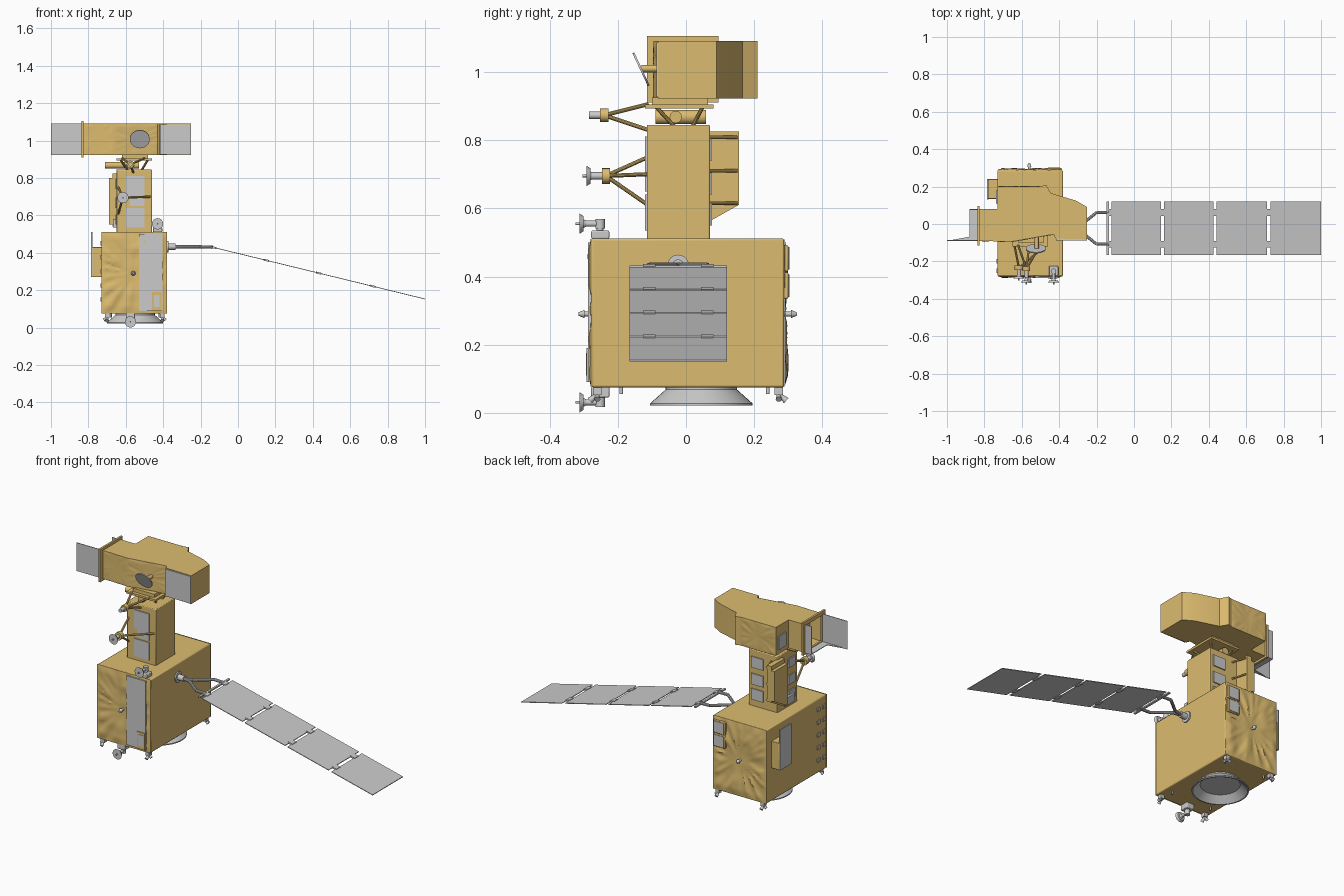
import bpy, bmesh, math
from mathutils import Vector, Matrix, noise

if "Cube" in bpy.data.objects:
    bpy.data.objects.remove(bpy.data.objects["Cube"])

gold = bpy.data.materials.new("gold_foil")
gold.diffuse_color = (0.72, 0.50, 0.16, 1)
gold.use_nodes = True
gold.node_tree.nodes["Principled BSDF"].inputs["Base Color"].default_value = gold.diffuse_color


def finish(name, bm, mat=None, bevel=0):
    bmesh.ops.recalc_face_normals(bm, faces=bm.faces)
    me = bpy.data.meshes.new(name)
    bm.to_mesh(me)
    bm.free()
    ob = bpy.data.objects.new(name, me)
    bpy.context.collection.objects.link(ob)
    if mat:
        me.materials.append(mat)
    if bevel:
        m = ob.modifiers.new("bevel", 'BEVEL')
        m.width, m.segments = bevel, 2
    return ob


def box(name, lo, hi, mat=None, bevel=0):
    lo, hi = Vector(lo), Vector(hi)
    bm = bmesh.new()
    bmesh.ops.create_cube(bm, size=1, matrix=Matrix.Translation((lo + hi) / 2) @ Matrix.Diagonal((*(hi - lo), 1)))
    return finish(name, bm, mat, bevel)


def tube(name, p, q, r, r2=None, mat=None, seg=16):
    p, q = Vector(p), Vector(q)
    d = q - p
    bm = bmesh.new()
    M = Matrix.Translation((p + q) / 2) @ d.to_track_quat('Z', 'Y').to_matrix().to_4x4()
    bmesh.ops.create_cone(bm, cap_ends=True, segments=seg, radius1=r, radius2=r if r2 is None else r2,
                          depth=d.length, matrix=M)
    return finish(name, bm, mat)


def path(name, pts, r, mat=None):
    for a, b in zip(pts, pts[1:]):
        tube(name, a, b, r, mat=mat, seg=10)


def prism(pts, vec):
    bm = bmesh.new()
    f = bm.faces.new([bm.verts.new(p) for p in pts])
    ext = bmesh.ops.extrude_face_region(bm, geom=[f])
    bmesh.ops.translate(bm, vec=vec, verts=[v for v in ext['geom'] if isinstance(v, bmesh.types.BMVert)])
    bmesh.ops.recalc_face_normals(bm, faces=bm.faces)
    return bm


def lathe(name, profile, centre, seg=40, mat=None):
    bm = bmesh.new()
    vs = [bm.verts.new((centre[0] + r, centre[1], z)) for r, z in profile]
    es = [bm.edges.new(e) for e in zip(vs, vs[1:])]
    bmesh.ops.spin(bm, geom=vs + es, cent=(centre[0], centre[1], 0), axis=(0, 0, 1), angle=2 * math.pi, steps=seg)
    bmesh.ops.remove_doubles(bm, verts=bm.verts, dist=1e-5)
    return finish(name, bm, mat)


def quilt(name, o, u, v, n, amp, seed, cells=36):
    """Crinkled foil sheet with folds radiating from its middle."""
    o, u, v, n = map(Vector, (o, u, v, n))
    bm = bmesh.new()
    rows = []
    for j in range(cells + 1):
        row = []
        for i in range(cells + 1):
            a, b = i / cells, j / cells
            x, y = (a - .5) * u.length, (b - .5) * v.length
            t, rad = math.atan2(y, x), math.hypot(x, y)
            fold = 1 - abs(noise.noise((3.5 * math.cos(t), 3.5 * math.sin(t), seed + 4 * rad))) * 2
            fine = noise.noise((x * 14, y * 14, seed))
            edge = min(1, 12 * min(a, 1 - a, b, 1 - b))
            d = .0008 + amp * edge * max(0, .65 * fold * min(1, rad * 8) + .35 * fine)
            row.append(bm.verts.new(o + u * a + v * b + n * d))
        rows.append(row)
    for r, s in zip(rows, rows[1:]):
        for i in range(cells):
            bm.faces.new((r[i], r[i + 1], s[i + 1], s[i]))
    finish(name, bm, gold)


# Main body with crinkled foil on its two sides
box("body", (-.73, -.278, .075), (-.38, .288, .512), gold, .006)
quilt("front_foil", (-.73, -.278, .075), (.35, 0, 0), (0, 0, .437), (0, -1, 0), .012, 3)
quilt("back_foil", (-.38, .288, .075), (-.35, 0, 0), (0, 0, .437), (0, 1, 0), .014, 8)
box("front_radiator", (-.53, -.288, .09), (-.405, -.27, .50))
box("front_radiator_lower", (-.46, -.292, .09), (-.41, -.28, .19), gold)
box("front_radiator_window", (-.45, -.294, .11), (-.42, -.28, .175))
for z in (.34, .42):
    box("back_radiator_frame", (-.468, .28, z - .005), (-.388, .300, z + .072), gold, .004)
    box("back_radiator", (-.46, .29, z), (-.396, .303, z + .066))
for s, y in ((-1, -.28), (1, .29)):
    tube("trunnion", (-.56, y - s * .01, .29), (-.56, y + s * .022, .29), .007)
    tube("trunnion_tip", (-.56, y + s * .018, .29), (-.56, y + s * .035, .29), .012, .005)

# Side equipment box with tall plate, and row of side fittings
box("side_box", (-.78, .135, .27), (-.725, .24, .43), gold, .003)
box("side_plate", (-.786, .13, .27), (-.779, .24, .51))
for k in range(5):
    for y in (-.2, -.25):
        box("side_fitting", (-.736, y - .012, .14 + k * .075), (-.725, y + .012, .162 + k * .075))

# Launch adapter cone under the body
lathe("adapter_cone", [(.105, .078), (.105, .068), (.15, .028), (.15, .022), (.143, .022), (.105, .058), (0, .058)],
      (-.55, .045))

# Corner thrusters and pegs
for x, sx in ((-.70, -1), (-.405, 1)):
    for y, sy in ((-.26, -1), (.272, 1)):
        box("thruster_block", (x - .012, y - .012, .052), (x + .012, y + .012, .078))
        tube("thruster_nozzle", (x, y, .055), (x, y + sy * .022, .036), .005, .010)
        tube("thruster_nozzle", (x, y, .055), (x + sx * .018, y, .04), .005, .009)
for x in (-.68, -.42):
    for y in (-.19, .24):
        tube("peg", (x, y, .055), (x, y, .08), .005)


def dish(name, x, y, z, r=.03):
    tube(name, (x, y, z), (x, y + .012, z), r, r * .75, seg=24)
    tube(name + "_hub", (x, y + .01, z), (x, y + .022, z), .014, .008)
    tube(name + "_feed", (x, y - .011, z), (x, y + .005, z), .004)


# Steerable dish antennas above and below the body
for x, z, z0, z1 in ((-.43, .555, .51, .535), (-.575, .031, .045, .078)):
    dish("dish", x, -.313, z)
    tube("dish_arm", (x, -.30, z), (x, -.245, z), .009)
    tube("dish_joint", (x, -.252, z - .014), (x, -.252, z + .014), .014)
    box("dish_base", (x - .025, -.278, z0), (x + .025, -.225, z1), None, .004)
    tube("dish_post", (x, -.252, min(z, z1)), (x, -.252, max(z, z0)), .01)

# Tower with radiators
box("tower", (-.65, -.115, .505), (-.46, .07, .845), gold, .004)
for x0, x1, z0, z1 in ((-.6, -.5, .70, .81), (-.58, -.5, .65, .70), (-.6, -.5, .535, .64)):
    box("tower_front_radiator", (x0, -.12, z0), (x1, -.11, z1))
for z in (.55, .64, .74):
    box("tower_back_radiator", (-.56, .065, z), (-.48, .076, z + .065))
    box("tower_side_radiator", (-.656, -.09, z), (-.64, -.03, z + .055))
box("tower_foot_box", (-.668, -.07, .535), (-.64, .02, .58))

# Star-shield fin behind the tower, with struts
fin = prism([(-.69, .06, .785), (-.69, .155, .785), (-.645, .155, .825), (-.645, .06, .825)], (0, 0, -.001))
fin.free()
finish("tower_fin", prism([(-.69, .03, .80), (-.69, .155, .80), (-.69, .155, .62), (-.69, .03, .55)],
                          (.02, 0, 0)), gold)
finish("tower_fin_back", prism([(-.67, .03, .825), (-.67, .155, .825), (-.67, .155, .61), (-.67, .03, .54)],
                               (.03, 0, 0)), gold)
for z in (.615, .71, .808):
    tube("fin_strut", (-.61, .065, z), (-.635, .15, z), .005, mat=gold, seg=10)

# Antenna tripods on the tower front
hub = Vector((-.615, -.235, .695))
tube("lower_tripod_hub", hub + Vector((0, .012, 0)), hub + Vector((0, -.012, 0)), .023, mat=gold)
for foot in ((-.64, -.112, .75), (-.47, -.112, .70), (-.64, -.112, .61)):
    tube("lower_tripod_leg", hub, foot, .006, mat=gold, seg=10)
dish("tripod_dish", -.615, -.292, .695)
tube("tripod_dish_arm", (-.615, -.28, .695), (-.615, -.24, .695), .011)
hub = Vector((-.575, -.24, .873))
tube("upper_tripod_hub", hub + Vector((0, .012, 0)), hub + Vector((0, -.012, 0)), .02, mat=gold)
for foot in ((-.62, -.112, .905), (-.50, -.112, .905), (-.56, -.112, .83)):
    tube("upper_tripod_leg", hub, foot, .006, mat=gold, seg=10)
tube("upper_antenna", (-.575, -.25, .873), (-.575, -.285, .873), .011)

# Neck between tower and telescope
tube("neck_motor_across", (-.575, -.09, .868), (-.575, .058, .868), .021, mat=gold)
tube("neck_motor_along", (-.71, -.03, .868), (-.53, -.03, .868), .018, mat=gold)
for x in (-.63, -.48):
    for y in (-.09, .05):
        tube("neck_strut", (x, y, .90), (x * .5 - .275, y * .4, .842), .006, mat=gold, seg=10)
box("neck_plate", (-.65, -.12, .893), (-.46, .08, .905), gold)
box("neck_plate_upper", (-.62, -.10, .904), (-.48, .065, .925), gold)

# Telescope housing with recessed aperture
outline = [(-.83, -.09), (-.66, -.095), (-.43, -.055), (-.42, -.078), (-.25, -.082), (-.25, .09), (-.31, .125),
           (-.445, .165), (-.47, .21), (-.50, .2), (-.73, .2), (-.73, .08), (-.83, .08)]
bm = prism([(x, y, .922) for x, y in outline], (0, 0, .168))
end = min(bm.faces, key=lambda f: f.calc_center_median().x)
bmesh.ops.inset_individual(bm, faces=[end], thickness=.014)
bmesh.ops.translate(bm, vec=(.07, 0, 0), verts=end.verts)
finish("telescope", bm, gold)
quilt("telescope_foil_a", (-.82, -.09, .922), (.16, -.005, 0), (0, 0, .168), (0, -1, 0), .004, 15, 24)
quilt("telescope_foil_b", (-.66, -.095, .922), (.23, .04, 0), (0, 0, .168), (.17, -.98, 0), .005, 21, 28)
quilt("telescope_foil_back", (-.50, .2, .922), (-.23, 0, 0), (0, 0, .168), (0, 1, 0), .006, 30, 28)
box("telescope_radiator", (-.418, -.087, .926), (-.252, -.076, 1.087))
box("telescope_step_radiator", (-.737, .11, .95), (-.725, .18, 1.03))

# Aperture rim
for lo, hi in (((-.115, .91), (-.082, 1.105)), ((.072, .91), (.095, 1.105)),
               ((-.085, .91), (.075, .93)), ((-.085, 1.082), (.075, 1.105))):
    box("aperture_rim", (-.837, *lo), (-.825, *hi), gold)

# Sunshade flaps
finish("sunshade_front", prism([(-.83, -.09, .922), (-1, -.09, .922), (-1, -.09, 1.09), (-.83, -.09, 1.09)],
                               (0, .004, 0)))
finish("sunshade_bottom", prism([(-.83, -.09, .922), (-1, -.09, .922), (-.88, -.068, .922), (-.88, .08, .922),
                                 (-.83, .08, .922)], (0, 0, .004)))
box("sunshade_back", (-.88, .076, .922), (-.83, .08, 1.09))

# Tilted round cover on the telescope front
tube("cover_stub", (-.52, -.07, 1.01), (-.52, -.13, 1.01), .011, mat=gold)
tilt = Vector((0, -.905, -.425)) * .003
c = Vector((-.525, -.132, 1.008))
tube("round_cover", c - tilt, c + tilt, .053, seg=32)

# Solar array: hub, yoke and four hinged panels
tube("array_hub", (-.385, -.023, .433), (-.372, -.023, .433), .031, seg=24)
tube("array_shaft", (-.38, -.023, .433), (-.335, -.023, .433), .017)
for s in (-1, 1):
    path("yoke", [(-.345, -.023, .432), (-.29, -.023 + s * .012, .432), (-.20, -.023 + s * .085, .432),
                  (-.135, -.023 + s * .085, .43)], .0085)
box("yoke_bar", (-.148, -.165, .425), (-.135, .12, .433))
slope = (.155 - .428) / 1.12
zat = lambda x: .428 + slope * (x + .12)
for x0, x1 in ((-.12, .145), (.16, .425), (.44, .71), (.73, 1.0)):
    finish("solar_panel", prism([(x0, -.165, zat(x0)), (x1, -.165, zat(x1)), (x1, .12, zat(x1)), (x0, .12, zat(x0))],
                                (0, 0, -.004)))
    for y in (-.108, .062):
        a, b = x0 - .024, x0 + .006
        finish("panel_hinge", prism([(a, y - .018, zat(a) + .003), (b, y - .018, zat(b) + .003),
                                     (b, y + .018, zat(b) + .003), (a, y + .018, zat(a) + .003)], (0, 0, -.01)))

# Smooth round parts, keep edges crisp
bpy.ops.object.select_all(action='SELECT')
bpy.context.view_layer.objects.active = bpy.context.selected_objects[0]
bpy.ops.object.shade_smooth_by_angle(angle=math.radians(30))
